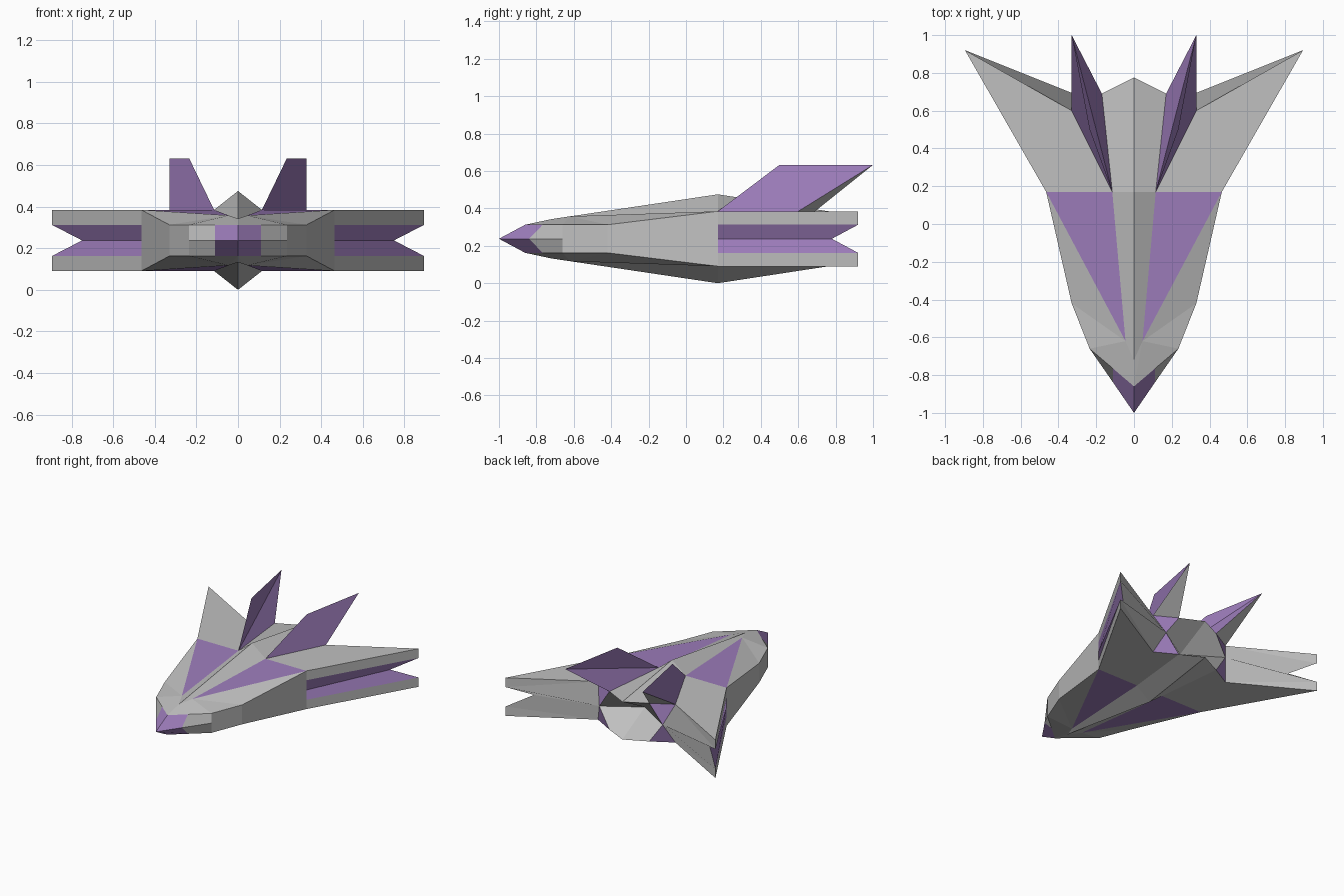
import bpy, bmesh

if "Cube" in bpy.data.objects:
    bpy.data.objects.remove(bpy.data.objects["Cube"])


def material(name, rgb):
    m = bpy.data.materials.new(name)
    m.diffuse_color = (*rgb, 1)
    m.use_nodes = True
    m.node_tree.nodes["Principled BSDF"].inputs["Base Color"].default_value = m.diffuse_color
    return m


GREY, PURPLE = 0, 1
MATS = [material("hull grey", (0.53, 0.53, 0.53)),
        material("panel purple", (0.34, 0.205, 0.50))]
MID = 0.2375  # height of the hull's horizontal symmetry plane

# Key points of one hull quarter (right, upper); z is measured from MID
P = dict(
    nose=(0, -1, 0), nose_side=(.11, -.84, 0), cheek=(.235, -.66, 0),
    brow=(0, -.86, .075), brow_side=(.11, -.766, .075), cheek_top=(.235, -.66, .075),
    ridge_start=(0, -.72, .105), deck_tip=(.045, -.62, .12),
    peak=(0, .17, .2375), ridge_base=(.115, .17, .147), ridge_end=(0, .775, .145),
    flank=(.33, -.42, 0), flank_top=(.33, -.42, .075),
    root=(.465, .17, 0), root_low=(.465, .17, .075), root_top=(.465, .17, .147),
    tip_low=(.895, .92, .075), tip_top=(.895, .92, .147), notch=(.75, .78, 0),
    tail_out=(.33, .6, .147), tail_in=(.17, .69, .147), tail_mid=(.27, .67, 0),
    recess=(0, .5, 0), fin_front=(.235, .5, .395), fin_rear=(.33, 1, .395))

HULL = [
    # nose facets
    ("nose nose_side brow_side brow", PURPLE),
    ("nose_side cheek cheek_top brow_side", GREY),
    # deck and ridge
    ("brow brow_side cheek_top deck_tip", GREY),
    ("brow deck_tip ridge_start", GREY),
    ("ridge_start deck_tip ridge_base peak", GREY),
    ("deck_tip root_top ridge_base", PURPLE),
    ("deck_tip flank_top root_top", GREY),
    ("deck_tip cheek_top flank_top", GREY),
    ("ridge_base tail_in ridge_end peak", GREY),
    # side walls
    ("cheek flank flank_top cheek_top", GREY),
    ("flank root root_low flank_top", GREY),
    ("flank_top root_low root_top", GREY),
    # wing
    ("ridge_base root_top tip_top tail_out", GREY),
    ("ridge_base tail_out tail_in", GREY),
    ("root_low tip_low tip_top root_top", GREY),
    ("root notch tip_low root_low", PURPLE),
    # tail
    ("tip_top tip_low tail_out", GREY),
    ("tip_low notch tail_mid tail_out", GREY),
    ("tail_out tail_mid tail_in", PURPLE),
    ("tail_in tail_mid recess ridge_end", GREY),
]

FIN = [
    ("ridge_base tail_out fin_rear fin_front", PURPLE),
    ("ridge_base fin_front fin_rear", PURPLE),
    ("ridge_base fin_rear tail_in", PURPLE),
    ("tail_out tail_in fin_rear", GREY),
    ("ridge_base tail_in tail_out", GREY),
]


def build(name, faces, mirrors):
    """Make the faces once per (x sign, z sign) and weld the seams."""
    bm = bmesh.new()
    for sx, sz in mirrors:
        verts = {k: bm.verts.new((x * sx, y, MID + z * sz)) for k, (x, y, z) in P.items()}
        for names, mat in faces:
            bm.faces.new([verts[n] for n in names.split()]).material_index = mat
    bmesh.ops.delete(bm, geom=[v for v in bm.verts if not v.link_faces], context='VERTS')
    bmesh.ops.remove_doubles(bm, verts=bm.verts, dist=0.0005)
    bmesh.ops.recalc_face_normals(bm, faces=bm.faces)
    me = bpy.data.meshes.new(name)
    bm.to_mesh(me)
    bm.free()
    for m in MATS:
        me.materials.append(m)
    bpy.context.collection.objects.link(bpy.data.objects.new(name, me))


build("hull", HULL, [(1, 1), (-1, 1), (1, -1), (-1, -1)])
build("right_fin", FIN, [(1, 1)])
build("left_fin", FIN, [(-1, 1)])
